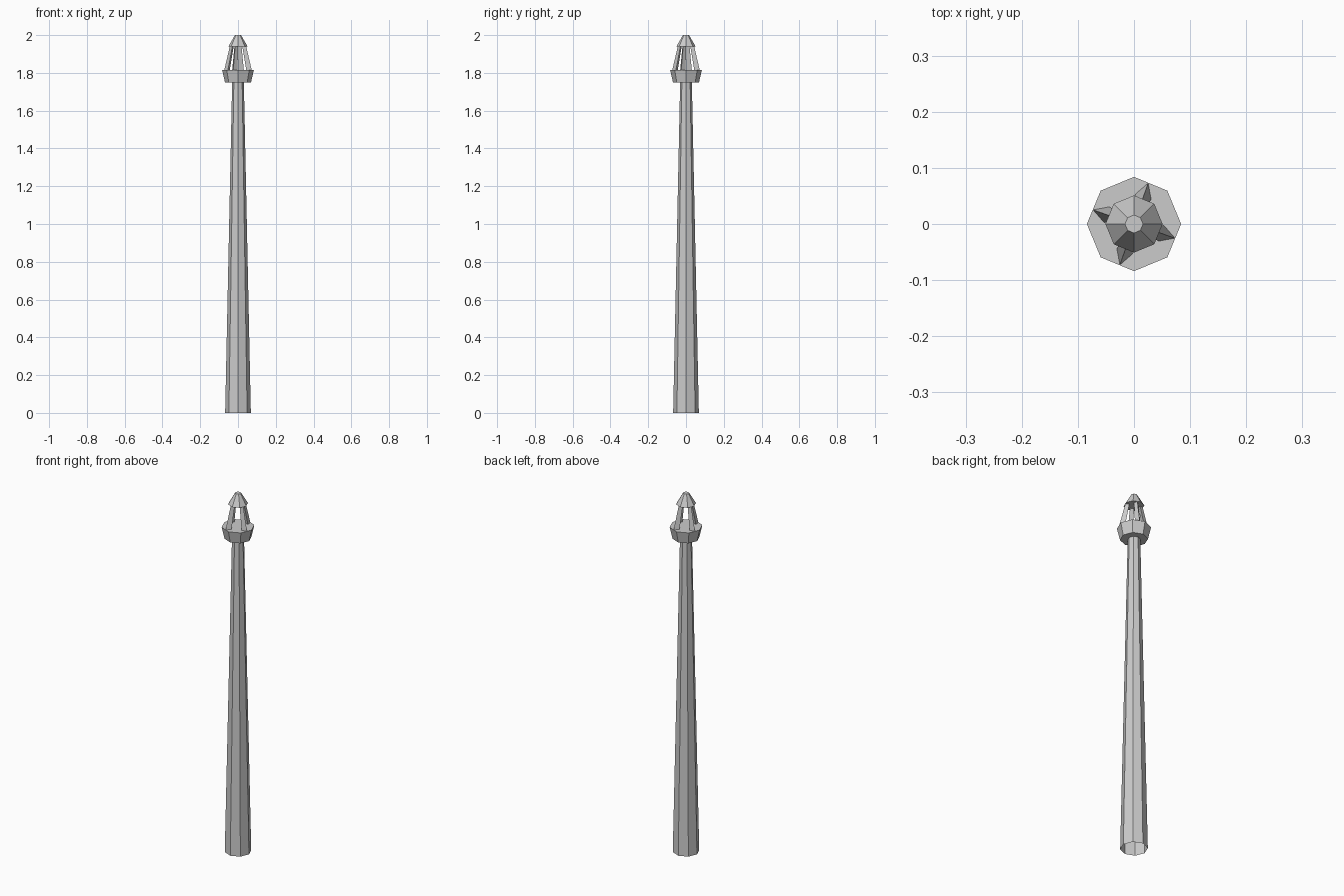
import bpy
import bmesh
from math import sin, cos, radians
from mathutils import Vector

cube = bpy.data.objects.get("Cube")
if cube:
    bpy.data.objects.remove(cube, do_unlink=True)

stone = bpy.data.materials.new("pale grey stone")
stone.use_nodes = True
stone.diffuse_color = (0.6, 0.6, 0.6, 1)
stone.node_tree.nodes["Principled BSDF"].inputs["Base Color"].default_value = (0.6, 0.6, 0.6, 1)


def ring(radius, z, sides=8, centre=(0, 0), turn=0):
    """Points of a level regular polygon."""
    angles = [radians(turn + 360 * i / sides) for i in range(sides)]
    return [Vector((centre[0] + radius * cos(a), centre[1] + radius * sin(a), z)) for a in angles]


def loft(name, lower, upper, base=True):
    """Flat-sided solid between two rings, with an optional base face."""
    bm = bmesh.new()
    low = [bm.verts.new(p) for p in lower]
    high = [bm.verts.new(p) for p in upper]
    n = len(low)
    for i in range(n):
        j = (i + 1) % n
        bm.faces.new((low[i], low[j], high[j], high[i]))
    bm.faces.new(high)
    if base:
        bm.faces.new(low[::-1])
    mesh = bpy.data.meshes.new(name)
    bm.to_mesh(mesh)
    bm.free()
    mesh.materials.append(stone)
    obj = bpy.data.objects.new(name, mesh)
    bpy.context.collection.objects.link(obj)
    return obj


# Tall tapering shaft, open underneath
loft("tower_shaft", ring(0.068, 0), ring(0.031, 1.75), base=False)

# Flared gallery and pointed roof
loft("gallery", ring(0.069, 1.75), ring(0.084, 1.815))
loft("roof", ring(0.051, 1.94), ring(0.016, 2.0))

# Four leaning three-sided posts, each with a ridge facing outward
for i in range(4):
    angle = 71 + 90 * i
    out = Vector((cos(radians(angle)), sin(radians(angle))))
    loft(f"roof_post_{i + 1}",
         ring(0.017, 1.815, 3, out * 0.06, angle),
         ring(0.012, 1.94, 3, out * 0.034, angle))
